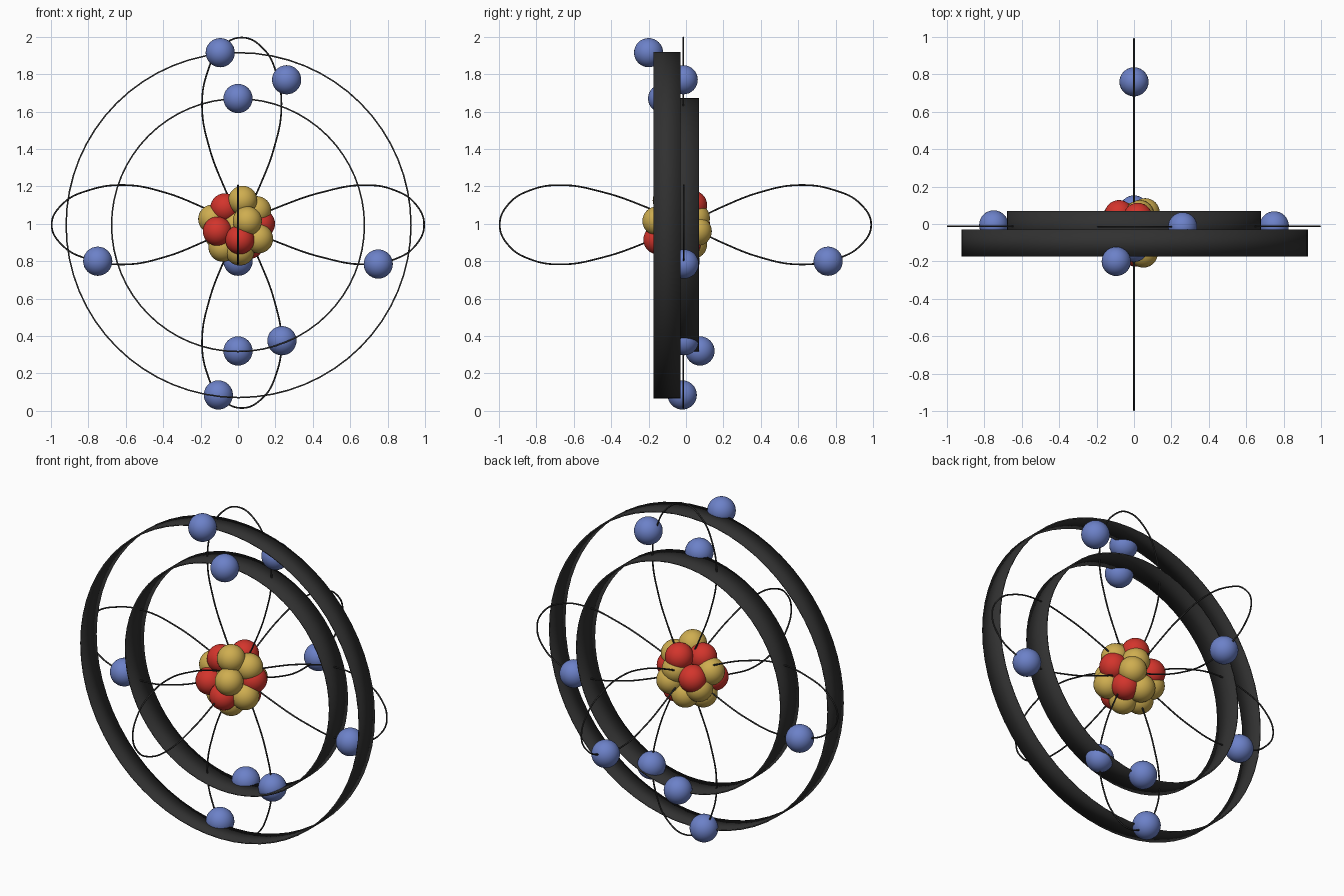
import bpy
from math import pi
from mathutils import Vector

cube = bpy.data.objects.get("Cube")
if cube:
    bpy.data.objects.remove(cube, do_unlink=True)


def make_material(name, rgb):
    mat = bpy.data.materials.new(name)
    mat.use_nodes = True
    mat.diffuse_color = (*rgb, 1)
    bsdf = mat.node_tree.nodes["Principled BSDF"]
    bsdf.inputs["Base Color"].default_value = (*rgb, 1)
    bsdf.inputs["Roughness"].default_value = 0.6
    return mat


BLUE = make_material("electron blue", (0.15, 0.22, 0.58))
RED = make_material("proton red", (0.65, 0.035, 0.025))
GOLD = make_material("neutron gold", (0.62, 0.42, 0.08))
DARK = make_material("orbit charcoal", (0.03, 0.03, 0.03))


def ball(name, mat, centre, radius=0.078):
    bpy.ops.mesh.primitive_uv_sphere_add(segments=32, ring_count=16,
                                         radius=radius, location=centre)
    obj = bpy.context.object
    obj.name = name
    obj.data.materials.append(mat)
    bpy.ops.object.shade_smooth()


def band(name, radius, front, back, x):
    # Thin open hoop around the y axis
    bpy.ops.mesh.primitive_cylinder_add(
        vertices=64, radius=radius, depth=back - front, end_fill_type='NOTHING',
        location=(x, (front + back) / 2, 0.993), rotation=(pi / 2, 0, 0))
    obj = bpy.context.object
    obj.name = name
    obj.data.materials.append(DARK)
    bpy.ops.object.shade_smooth_by_angle()
    solid = obj.modifiers.new("thickness", 'SOLIDIFY')
    solid.thickness = 0.008
    solid.offset = 0


def lobe(name, centre, along, across, length, peak, width=0.212):
    # Teardrop wire: straight flanks from the centre, elliptical tip
    tail = length - peak
    side = [(0.33 * peak, 0.46), (0.66 * peak, 0.82), (peak, 1),
            (peak + 0.5 * tail, 0.87), (peak + 0.85 * tail, 0.53)]
    outline = [(0, 0)] + side + [(length, 0)] + [(u, -v) for u, v in reversed(side)]
    curve = bpy.data.curves.new(name, 'CURVE')
    curve.dimensions = '3D'
    curve.bevel_depth = 0.0045
    curve.bevel_resolution = 2
    curve.resolution_u = 8
    spline = curve.splines.new('BEZIER')
    spline.bezier_points.add(len(outline) - 1)
    spline.use_cyclic_u = True
    for i, (point, (u, v)) in enumerate(zip(spline.bezier_points, outline)):
        point.co = Vector(centre) + Vector(along) * u + Vector(across) * v * width
        kind = 'AUTO' if i else 'VECTOR'
        point.handle_left_type = point.handle_right_type = kind
    curve.materials.append(DARK)
    bpy.context.collection.objects.link(bpy.data.objects.new(name, curve))


# Hoop orbits
band("outer_ring", 0.922, -0.175, -0.03, 0.003)
band("inner_ring", 0.676, -0.1, 0.07, 0)

# Lobed orbits in pairs along each axis
X, Y, Z = (1, 0, 0), (0, 1, 0), (0, 0, 1)
lobe("right_lobe", (0, -0.012, 0.995), X, Z, 0.995, 0.68)
lobe("left_lobe", (0, -0.012, 0.995), (-1, 0, 0), Z, 0.996, 0.6)
lobe("back_lobe", (0, 0, 0.995), Y, Z, 0.99, 0.6)
lobe("front_lobe", (0, 0, 0.995), (0, -1, 0), Z, 0.996, 0.67)
lobe("top_lobe", (0.02, -0.015, 1), Z, X, 0.996, 0.62)
lobe("bottom_lobe", (0.02, -0.015, 1), (0, 0, -1), X, 0.985, 0.62)

# Electrons
for spot in [(-0.095, -0.2, 1.915), (0.26, -0.015, 1.77), (0, -0.125, 1.67),
             (-0.75, -0.005, 0.8), (0.75, -0.01, 0.785), (0, 0.075, 0.32),
             (0.235, -0.01, 0.375), (-0.105, -0.02, 0.085), (0, 0.76, 0.8)]:
    ball("electron", BLUE, spot)

# Nucleus cluster
for spot in [(-0.08, 0.05, 1), (0.02, 0.035, 1.1), (-0.07, -0.06, 1.085),
             (0.06, 0, 0.89), (0.12, -0.03, 1), (0.01, -0.15, 0.915),
             (-0.11, -0.11, 0.96)]:
    ball("proton", RED, spot)
for spot in [(0.025, -0.1, 1.125), (0.05, -0.155, 1.015), (-0.135, -0.04, 1.025),
             (0.1, -0.04, 1.07), (0.11, -0.09, 0.92), (-0.08, -0.05, 0.875),
             (0.01, -0.08, 0.855), (0.06, 0.06, 0.96), (-0.02, 0.035, 0.89),
             (-0.1, 0.02, 0.94), (0.03, 0.05, 1.03)]:
    ball("neutron", GOLD, spot)
ball("nucleus_core", GOLD, (0, -0.04, 0.99), 0.1)
